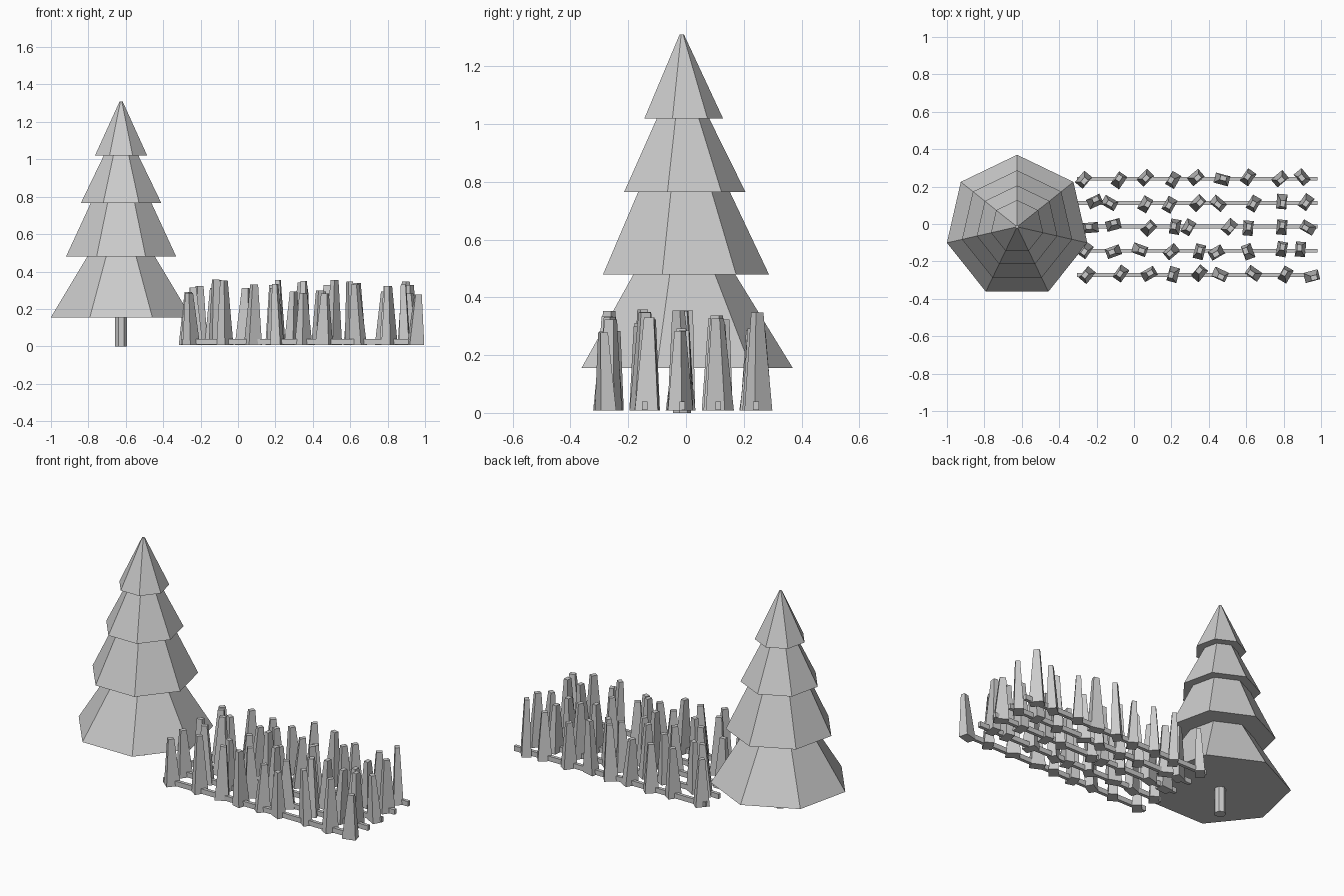
import bpy
import bmesh
import math
import random
from mathutils import Matrix, Vector

random.seed(4)
default_cube = bpy.data.objects.get("Cube")
if default_cube:
    bpy.data.objects.remove(default_cube, do_unlink=True)

# One plain grey for everything
grey = bpy.data.materials.new("light_grey")
grey.use_nodes = True
colour = (0.6, 0.6, 0.6, 1)
grey.diffuse_color = colour
grey.node_tree.nodes["Principled BSDF"].inputs["Base Color"].default_value = colour


def finish(name, bm):
    bmesh.ops.recalc_face_normals(bm, faces=bm.faces)
    mesh = bpy.data.meshes.new(name)
    bm.to_mesh(mesh)
    bm.free()
    mesh.materials.append(grey)
    obj = bpy.data.objects.new(name, mesh)
    bpy.context.collection.objects.link(obj)
    return obj


def add_frustum(name, centre, sides, z_low, z_high, r_low, r_high):
    """Faceted cone section with one corner pointing to the back."""
    bm = bmesh.new()
    turn = Matrix.Rotation(math.pi / 2, 4, "Z")
    bmesh.ops.create_cone(bm, cap_ends=True, segments=sides, radius1=r_low,
                          radius2=r_high, depth=z_high - z_low)
    # Turn so that the corner nearest +y lies exactly on the y axis
    first = max(bm.verts, key=lambda v: v.co.xy.length).co
    turn = Matrix.Rotation(math.pi / 2 - math.atan2(first.y, first.x), 4, "Z")
    place = Matrix.Translation((*centre, (z_low + z_high) / 2))
    bmesh.ops.transform(bm, matrix=place @ turn, verts=bm.verts)
    return finish(name, bm)


def add_box(name, centre, size):
    bm = bmesh.new()
    bmesh.ops.create_cube(bm, size=1)
    place = Matrix.Translation(centre) @ Matrix.Diagonal((*size, 1))
    bmesh.ops.transform(bm, matrix=place, verts=bm.verts)
    return finish(name, bm)


def add_stake(name, x, y, degrees):
    """Tapered, slightly leaning, rectangular stake."""
    height = random.uniform(0.27, 0.35)
    lean = Vector((random.uniform(-0.012, 0.012), random.uniform(-0.012, 0.012), 0))
    bm = bmesh.new()
    bmesh.ops.create_cube(bm, size=1)
    for v in bm.verts:
        top = v.co.z > 0
        v.co.x *= 0.034 if top else 0.08
        v.co.y *= 0.026 if top else 0.055
        v.co.z = height if top else 0
        if top:
            v.co += lean
    place = Matrix.Translation((x, y, 0.008)) @ Matrix.Rotation(math.radians(degrees), 4, "Z")
    bmesh.ops.transform(bm, matrix=place, verts=bm.verts)
    return finish(name, bm)


# Tree: trunk and four stacked seven-sided tiers
tree = (-0.625, -0.015)
add_frustum("tree_trunk", tree, 7, 0, 0.2, 0.033, 0.033)
tiers = [
    (0.155, 0.48, 0.385, 0.185),
    (0.48, 0.765, 0.302, 0.167),
    (0.765, 1.02, 0.221, 0.095),
    (1.02, 1.31, 0.143, 0.008),
]
for i, tier in enumerate(tiers):
    add_frustum(f"tree_tier_{i + 1}", tree, 7, *tier)

# Stake rows: y of the rail, stake positions (hundredths) and turns (degrees)
rows = [
    (0.242, (-27, -8, 6, 21, 33, 47, 61, 78, 90), (50, 55, 45, 60, 40, -15, 55, 40, -50)),
    (0.112, (-21, -13, 6, 19, 34, 45, 64, 79, 92), (25, -30, 60, 60, 45, -40, 60, 85, 55)),
    (-0.013, (-23, -11, 8, 22, 29, 51, 61, 79, 93), (5, 15, 45, 80, 60, 50, 85, 85, -30)),
    (-0.143, (-26, -11, 3, 20, 35, 44, 61, 79, 89), (55, 20, -20, 40, 75, 30, -70, 80, 85)),
    (-0.273, (-25, -7, 8, 21, 35, 46, 64, 81, 95), (50, 55, 30, 75, 50, -25, -35, 60, 15)),
]
for r, (y, places, turns) in enumerate(rows):
    add_box(f"rail_{r + 1}", (0.338, y, 0.025), (1.285, 0.02, 0.03))
    for s, (place, turn) in enumerate(zip(places, turns)):
        shift = random.uniform(-0.01, 0.01)
        add_stake(f"stake_{r + 1}_{s + 1}", place / 100, y + shift, turn)
